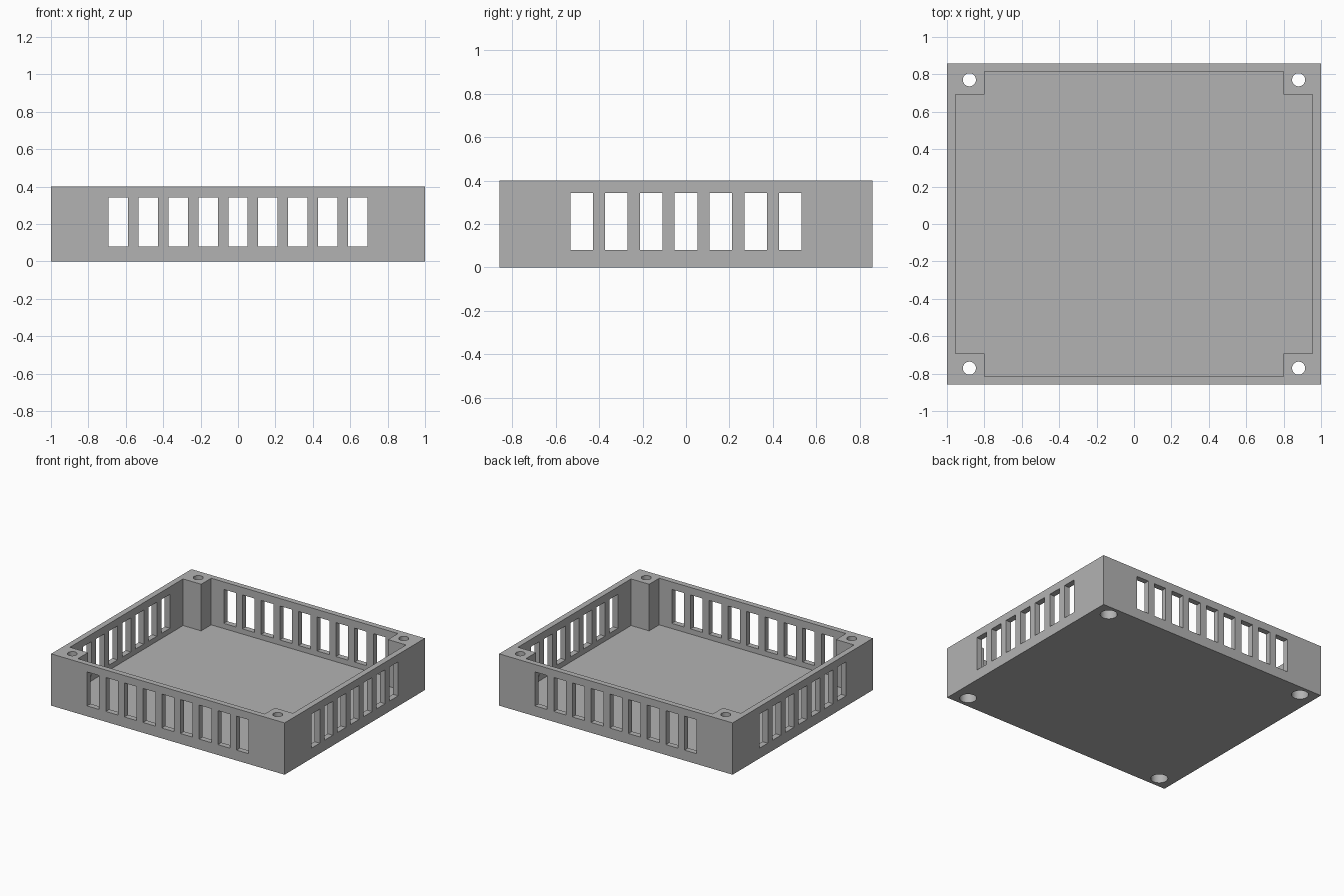
import bpy
import bmesh
from mathutils import Matrix, Vector

cube = bpy.data.objects.get("Cube")
if cube:
    bpy.data.objects.remove(cube, do_unlink=True)

# Overall sizes
HX, HY, H = 1.0, 0.858, 0.401          # half width, half depth, height
IX, IY, FLOOR = 0.955, 0.815, 0.04     # inner walls and floor
PX, PY = 0.80, 0.692                   # inner edges of the corner posts
HOLE_X, HOLE_Y = 0.88, 0.771           # screw hole centres
SLOT_W, PITCH, SLOT_LOW, SLOT_TOP = 0.104, 0.16, 0.08, 0.343

grey = bpy.data.materials.new("grey_plastic")
grey.use_nodes = True
colour = (0.45, 0.45, 0.45, 1)
grey.diffuse_color = colour
grey.node_tree.nodes["Principled BSDF"].inputs["Base Color"].default_value = colour


def add_box(bm, low, high):
    low, high = Vector(low), Vector(high)
    place = Matrix.Translation((low + high) / 2) @ Matrix.Diagonal((*(high - low), 1))
    bmesh.ops.create_cube(bm, size=1, matrix=place)


def add_cylinder(bm, x, y, radius, low, high):
    bmesh.ops.create_cone(bm, cap_ends=True, segments=32, radius1=radius, radius2=radius,
                          depth=high - low, matrix=Matrix.Translation((x, y, (low + high) / 2)))


def make_object(name, bm):
    mesh = bpy.data.meshes.new(name)
    bmesh.ops.recalc_face_normals(bm, faces=bm.faces)
    bm.to_mesh(mesh)
    bm.free()
    mesh.materials.append(grey)
    obj = bpy.data.objects.new(name, mesh)
    bpy.context.collection.objects.link(obj)
    return obj


def cut(target, bm):
    cutter = make_object("cutter", bm)
    cutter.hide_render = True
    mod = target.modifiers.new("cut", 'BOOLEAN')
    mod.operation = 'DIFFERENCE'
    mod.solver = 'EXACT'
    mod.object = cutter
    bpy.ops.object.modifier_apply(modifier=mod.name)
    bpy.data.objects.remove(cutter, do_unlink=True)


# Solid block for the tray
bm = bmesh.new()
add_box(bm, (-HX, -HY, 0), (HX, HY, H))
tray = make_object("vented_tray", bm)
bpy.context.view_layer.objects.active = tray
tray.select_set(True)

# Cavity with a notch left at each corner for the posts
quarter = [(IX, PY), (PX, PY), (PX, IY)]
outline = (quarter + [(-x, y) for x, y in reversed(quarter)]
           + [(-x, -y) for x, y in quarter] + [(x, -y) for x, y in reversed(quarter)])
bm = bmesh.new()
base = bm.faces.new([bm.verts.new((x, y, FLOOR)) for x, y in outline])
top = bmesh.ops.extrude_face_region(bm, geom=[base])["geom"]
bmesh.ops.translate(bm, vec=(0, 0, H), verts=[v for v in top if isinstance(v, bmesh.types.BMVert)])
cut(tray, bm)

# Vent slots through the front and back walls
bm = bmesh.new()
for i in range(-4, 5):
    x = i * PITCH
    add_box(bm, (x - SLOT_W / 2, -1.2, SLOT_LOW), (x + SLOT_W / 2, 1.2, SLOT_TOP))
cut(tray, bm)

# Vent slots through the side walls
bm = bmesh.new()
for i in range(-3, 4):
    y = i * PITCH
    add_box(bm, (-1.2, y - SLOT_W / 2, SLOT_LOW), (1.2, y + SLOT_W / 2, SLOT_TOP))
cut(tray, bm)

# Screw holes, then wider recesses for the screw heads underneath
for radius, low, high in ((0.035, -0.1, 0.5), (0.06, -0.1, 0.08)):
    bm = bmesh.new()
    for sx in (-1, 1):
        for sy in (-1, 1):
            add_cylinder(bm, sx * HOLE_X, sy * HOLE_Y, radius, low, high)
    cut(tray, bm)

bpy.ops.object.shade_smooth_by_angle()
